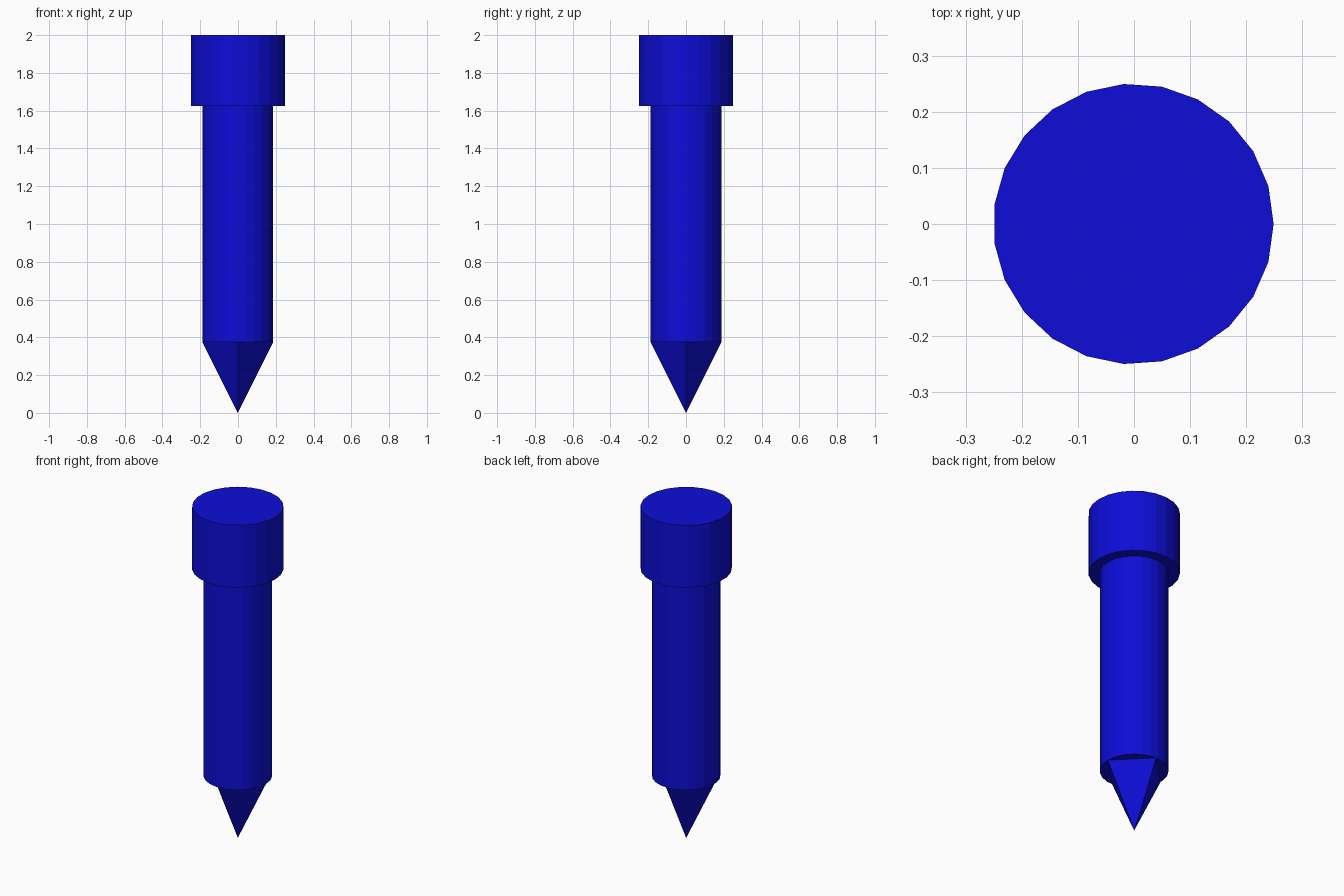
import bpy
import math

cube = bpy.data.objects.get("Cube")
if cube:
    bpy.data.objects.remove(cube, do_unlink=True)

# Single flat colour
BLUE = (0.004, 0.004, 0.68, 1.0)
blue = bpy.data.materials.new("deep_blue")
blue.diffuse_color = BLUE
blue.use_nodes = True
blue.node_tree.nodes["Principled BSDF"].inputs["Base Color"].default_value = BLUE

SIDES = 23
HEAD_R, SHAFT_R = 0.25, 0.1875
TIP_TOP, HEAD_BOTTOM, TOP = 0.375, 1.625, 2.0
# An odd number of sides is lopsided in x, so shift to centre the bounds
OFFSET_X = -HEAD_R * (1 - math.cos(math.pi / SIDES)) / 2


def tapered(name, sides, r_bottom, r_top, z0, z1):
    """Upright prism or cone with a corner on +x."""
    bpy.ops.mesh.primitive_cone_add(
        vertices=sides, radius1=r_bottom, radius2=r_top, depth=z1 - z0,
        location=(OFFSET_X, 0, (z0 + z1) / 2), rotation=(0, 0, -math.pi / 2))
    obj = bpy.context.object
    obj.name = name
    obj.data.name = name
    bpy.ops.object.transform_apply(location=False, rotation=True, scale=False)
    obj.data.materials.append(blue)
    return obj


# Wide cap, round shaft and four-sided point
tapered("head", SIDES, HEAD_R, HEAD_R, HEAD_BOTTOM, TOP)
tapered("shaft", SIDES, SHAFT_R, SHAFT_R, TIP_TOP, HEAD_BOTTOM)
tapered("pointed_tip", 4, 0.0, SHAFT_R, 0.0, TIP_TOP)
